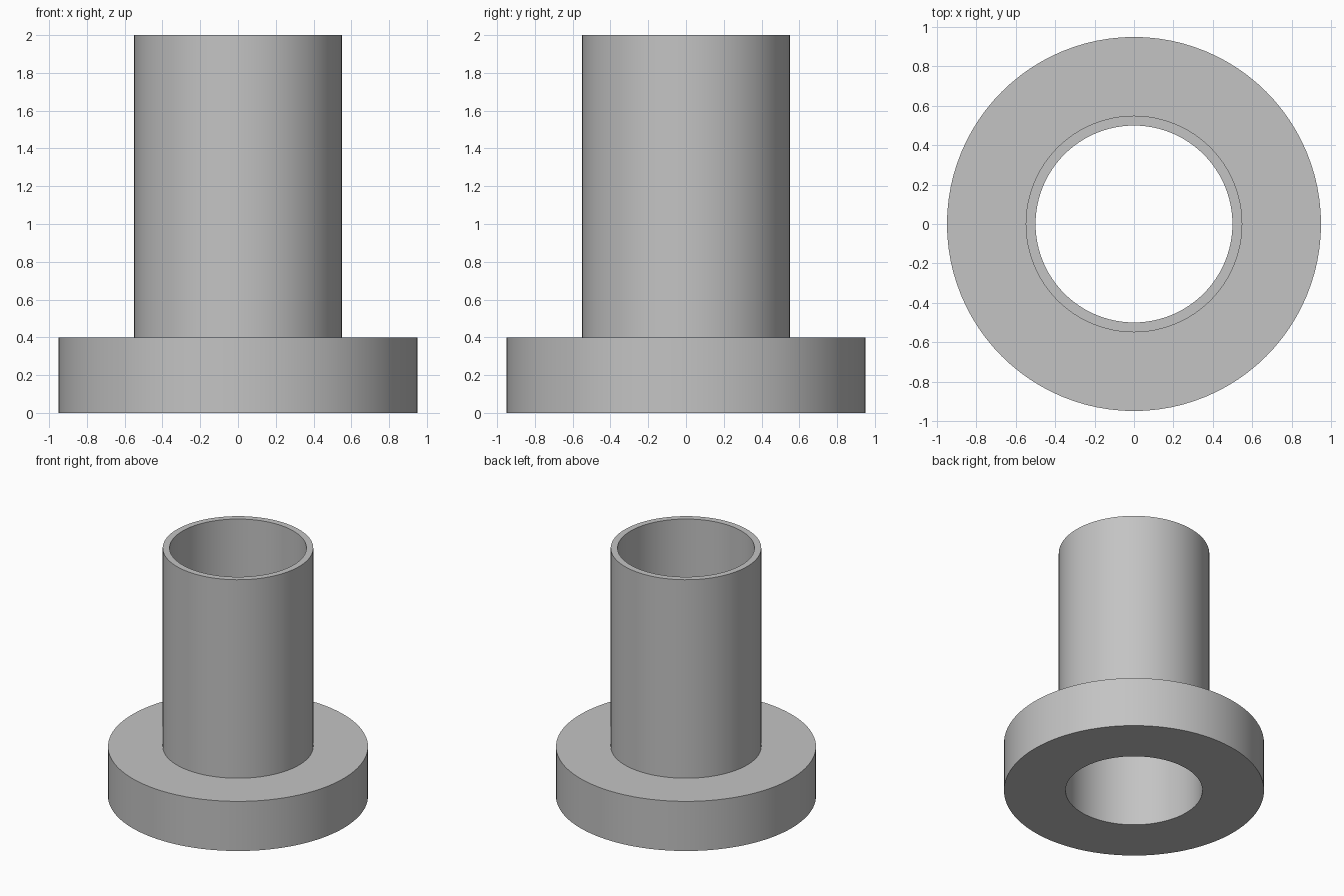
import bpy
import bmesh
from math import pi, cos, sin, radians

SEGMENTS = 96
BORE = 0.5      # inner radius
TUBE = 0.55     # outer radius of the sleeve
FLANGE = 0.95   # outer radius of the base ring
STEP = 0.4      # height of the base ring
HEIGHT = 2.0

cube = bpy.data.objects.get("Cube")
if cube:
    bpy.data.objects.remove(cube, do_unlink=True)


def make_material(name, colour):
    mat = bpy.data.materials.new(name)
    mat.use_nodes = True
    mat.diffuse_color = colour
    mat.node_tree.nodes["Principled BSDF"].inputs["Base Color"].default_value = colour
    return mat


def lathe(name, profile, mat):
    """Revolve a closed (radius, height) profile around the z axis."""
    bm = bmesh.new()
    rings = []
    for i in range(SEGMENTS):
        a = 2 * pi * i / SEGMENTS
        rings.append([bm.verts.new((r * cos(a), r * sin(a), z)) for r, z in profile])
    count = len(profile)
    for i, ring in enumerate(rings):
        following = rings[(i + 1) % SEGMENTS]
        for j in range(count):
            k = (j + 1) % count
            bm.faces.new((ring[j], following[j], following[k], ring[k]))
    bmesh.ops.recalc_face_normals(bm, faces=bm.faces)
    mesh = bpy.data.meshes.new(name)
    bm.to_mesh(mesh)
    bm.free()
    mesh.materials.append(mat)
    obj = bpy.data.objects.new(name, mesh)
    bpy.context.collection.objects.link(obj)
    bpy.ops.object.select_all(action="DESELECT")
    obj.select_set(True)
    bpy.context.view_layer.objects.active = obj
    bpy.ops.object.shade_smooth_by_angle(angle=radians(30))
    return obj


grey = make_material("light grey", (0.55, 0.55, 0.55, 1))

# Flanged sleeve: base ring and thin tube share one through bore
lathe("flanged_sleeve", [
    (BORE, 0), (FLANGE, 0), (FLANGE, STEP),
    (TUBE, STEP), (TUBE, HEIGHT), (BORE, HEIGHT),
], grey)
